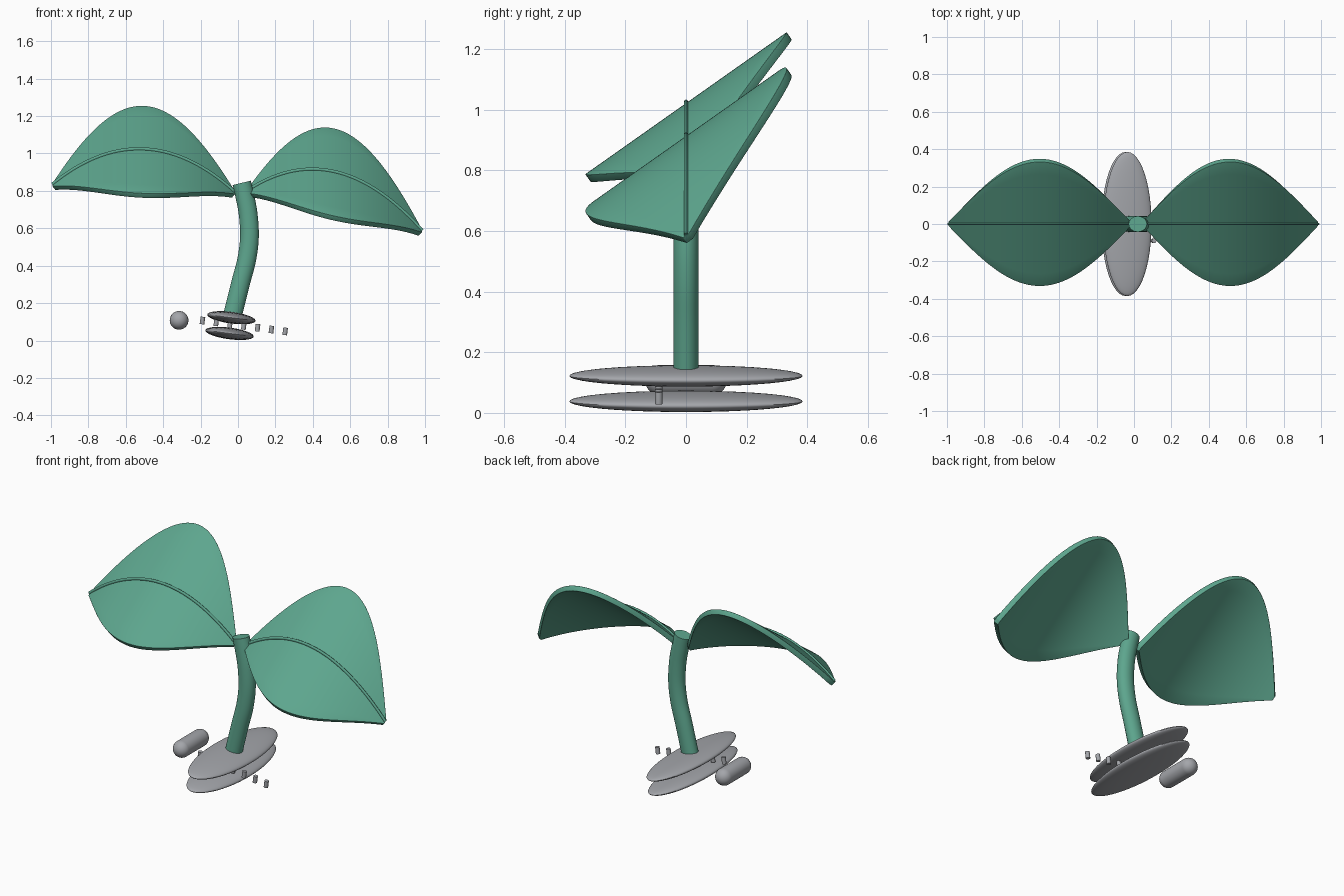
import bpy, bmesh, math
from mathutils import Vector, Matrix

if "Cube" in bpy.data.objects:
    bpy.data.objects.remove(bpy.data.objects["Cube"])


def material(name, rgb):
    m = bpy.data.materials.new(name)
    m.diffuse_color = (*rgb, 1)
    m.use_nodes = True
    m.node_tree.nodes["Principled BSDF"].inputs["Base Color"].default_value = m.diffuse_color
    return m


GREEN = material("leaf green", (0.11, 0.38, 0.27))
GREY = material("metal grey", (0.37, 0.38, 0.405))


def finish(name, bm, mat, matrix=None, angle=40):
    me = bpy.data.meshes.new(name)
    if matrix is not None:
        bm.transform(matrix)
    bm.to_mesh(me)
    bm.free()
    ob = bpy.data.objects.new(name, me)
    bpy.context.collection.objects.link(ob)
    me.materials.append(mat)
    bpy.ops.object.select_all(action='DESELECT')
    ob.select_set(True)
    bpy.context.view_layer.objects.active = ob
    bpy.ops.object.shade_smooth_by_angle(angle=math.radians(angle))
    return ob


def loft(bm, path, rx, ry, n):
    """Elliptical tube along a path in the xz plane."""
    rings = []
    for i, p in enumerate(path):
        d = (path[min(i + 1, len(path) - 1)] - path[max(i - 1, 0)]).normalized()
        side = Vector((d.z, 0, -d.x))
        rings.append([bm.verts.new(p + side * rx * math.cos(2 * math.pi * k / n)
                                   + Vector((0, ry * math.sin(2 * math.pi * k / n), 0)))
                      for k in range(n)])
    for a, b in zip(rings, rings[1:]):
        for k in range(n):
            bm.faces.new((a[k], a[(k + 1) % n], b[(k + 1) % n], b[k]))
    bm.faces.new(rings[0])
    bm.faces.new(rings[-1])
    bmesh.ops.recalc_face_normals(bm, faces=bm.faces)


# Leaves: arched, tilted blades with a raised midrib
def leaf(side, base, tip):
    def mid(t):
        p = base.lerp(tip, t)
        p.z += 0.21 * 4 * t * (1 - t)
        return p

    bm = bmesh.new()
    nt, nw = 48, 10
    grid = []
    for i in range(nt + 1):
        t = i / nt
        w = 0.322 * math.sin(math.pi * t) + 0.01
        grid.append([bm.verts.new(mid(t) + Vector((0, w * s, 0.705 * w * s)))
                     for s in (2 * j / nw - 1 for j in range(nw + 1))])
    for a, b in zip(grid, grid[1:]):
        for j in range(nw):
            bm.faces.new((a[j], b[j], b[j + 1], a[j + 1]))
    bm.normal_update()
    bmesh.ops.reverse_faces(bm, faces=[f for f in bm.faces if f.normal.z < 0])
    ob = finish(side + "_leaf", bm, GREEN)
    sol = ob.modifiers.new("thickness", 'SOLIDIFY')
    sol.thickness = 0.03
    sol.offset = -1
    bev = ob.modifiers.new("round edge", 'BEVEL')
    bev.width = 0.009
    bev.segments = 3
    bev.angle_limit = math.radians(50)

    bm = bmesh.new()
    loft(bm, [mid(i / 40) + Vector((0, 0, 0.003)) for i in range(41)], 0.009, 0.007, 10)
    finish(side + "_leaf_midrib", bm, GREEN)


leaf("left", Vector((-0.015, 0, 0.79)), Vector((-0.993, 0, 0.832)))
leaf("right", Vector((0.045, 0, 0.795)), Vector((0.985, 0, 0.585)))

# Stem: smooth path through a few points
pts = [(-0.035, 0.11), (0.012, 0.3), (0.046, 0.43), (0.061, 0.55),
       (0.055, 0.67), (0.037, 0.77), (0.02, 0.843)]
pts = [Vector((x, 0, z)) for x, z in pts]
ext = [2 * pts[0] - pts[1]] + pts + [2 * pts[-1] - pts[-2]]
path = []
for a, b, c, d in zip(ext, ext[1:], ext[2:], ext[3:]):
    for k in range(6):
        t = k / 6
        path.append(0.5 * (2 * b + (c - a) * t + (2 * a - 5 * b + 4 * c - d) * t * t
                           + (3 * b - a - 3 * c + d) * t ** 3))
path.append(pts[-1])
bm = bmesh.new()
loft(bm, path, 0.05, 0.042, 32)
finish("stem", bm, GREEN)

TILT = Matrix.Rotation(math.radians(7.5), 4, 'Y')

# Base discs: flattened ellipsoids
for name, x, z in (("lower_disc", -0.045, 0.038), ("upper_disc", -0.035, 0.122)):
    bm = bmesh.new()
    bmesh.ops.create_uvsphere(bm, u_segments=48, v_segments=24, radius=1)
    finish(name, bm, GREY, Matrix.Translation((x, 0, z)) @ TILT
           @ Matrix.Diagonal((0.13, 0.385, 0.031, 1)))

# Row of small pins running between the discs
for i in range(7):
    x = -0.19 + 0.0737 * i
    bm = bmesh.new()
    bmesh.ops.create_cone(bm, cap_ends=True, segments=16, radius1=0.0125,
                          radius2=0.0125, depth=0.04)
    finish("pin_%d" % (i + 1), bm, GREY,
           Matrix.Translation((x, -0.09, 0.107 - 0.131 * (x + 0.19))) @ TILT)

# Side capsule lying front to back
bm = bmesh.new()
bmesh.ops.create_uvsphere(bm, u_segments=32, v_segments=17 + 1, radius=0.05)
# split the ball at its equator and pull the halves apart
bmesh.ops.bisect_plane(bm, geom=bm.verts[:] + bm.edges[:] + bm.faces[:],
                       plane_co=(0, 0, 0.004), plane_no=(0, 0, 1))
for v in bm.verts:
    v.co.z += 0.085 if v.co.z > 0.002 else -0.085
finish("side_capsule", bm, GREY, Matrix.Translation((-0.315, 0, 0.108))
       @ Matrix.Rotation(math.pi / 2, 4, 'X'))
